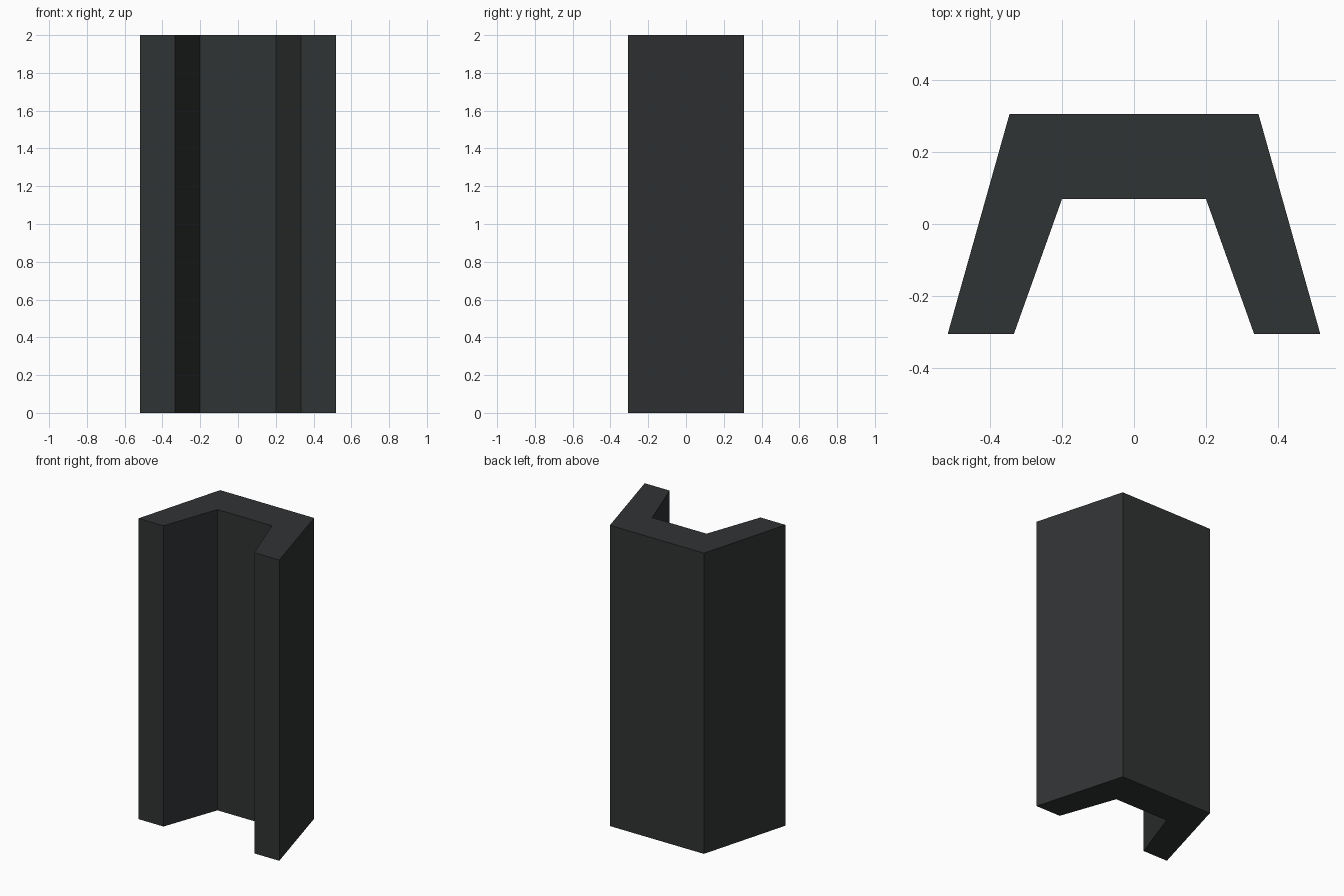
import bpy, bmesh

if "Cube" in bpy.data.objects:
    bpy.data.objects.remove(bpy.data.objects["Cube"])

HEIGHT = 2.0

# Right half of the channel cross-section, from inner corner round to back corner
half = [(0.20, 0.07), (0.334, -0.306), (0.518, -0.306), (0.346, 0.306)]
profile = half + [(-x, y) for x, y in reversed(half)]

# Extrude the cross-section upward
bm = bmesh.new()
base = bm.faces.new([bm.verts.new((x, y, 0)) for x, y in profile])
top = bmesh.ops.extrude_face_region(bm, geom=[base], use_keep_orig=True)["geom"]
bmesh.ops.translate(bm, vec=(0, 0, HEIGHT),
                    verts=[g for g in top if isinstance(g, bmesh.types.BMVert)])
bmesh.ops.recalc_face_normals(bm, faces=bm.faces)

mesh = bpy.data.meshes.new("flared_channel")
bm.to_mesh(mesh)
bm.free()
channel = bpy.data.objects.new("flared_channel", mesh)
bpy.context.collection.objects.link(channel)

# Dark charcoal finish
mat = bpy.data.materials.new("charcoal")
mat.diffuse_color = (0.03, 0.033, 0.034, 1)
mat.use_nodes = True
mat.node_tree.nodes["Principled BSDF"].inputs["Base Color"].default_value = mat.diffuse_color
mesh.materials.append(mat)
